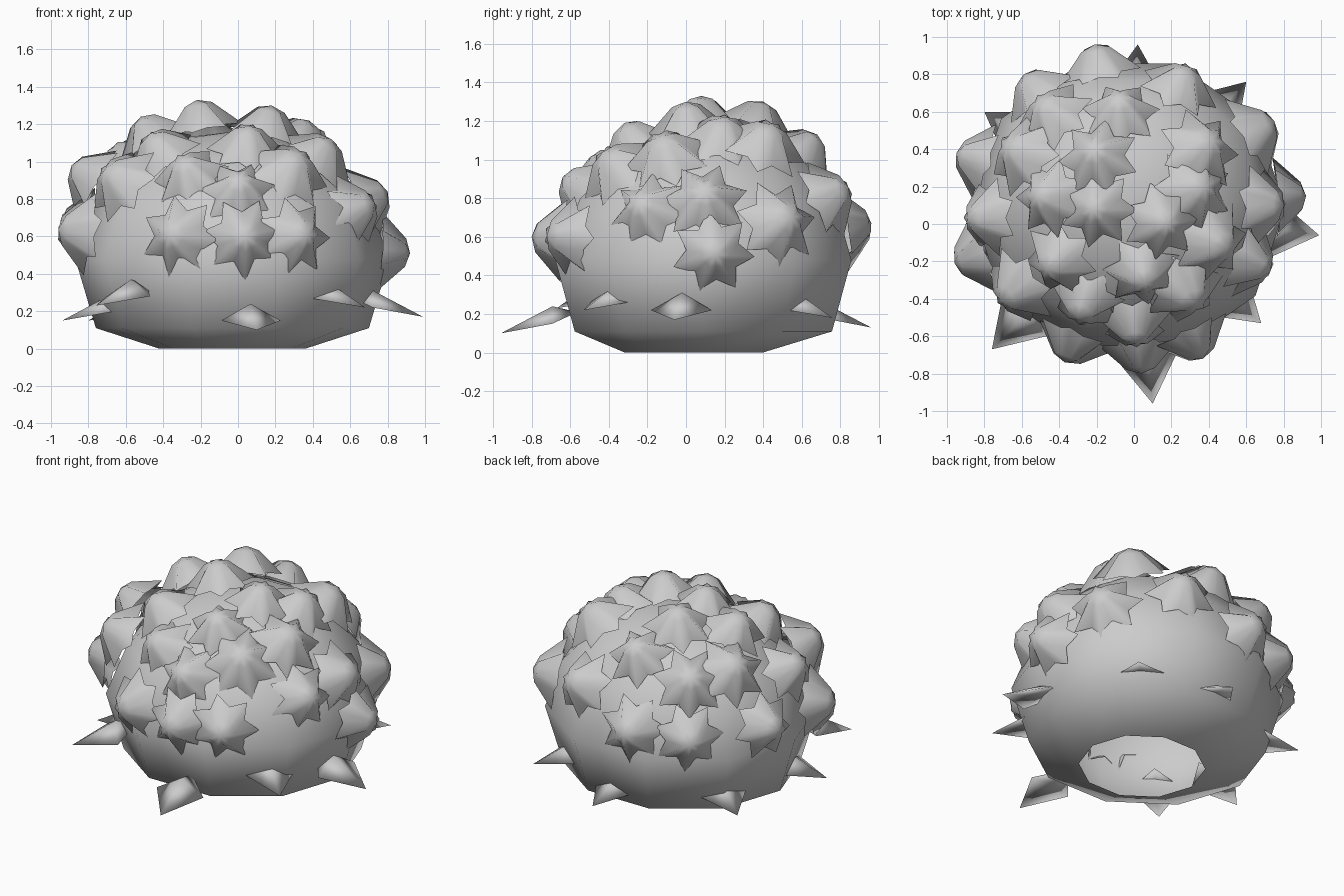
import bpy, bmesh, math, random
from mathutils import Vector
from mathutils.bvhtree import BVHTree

if "Cube" in bpy.data.objects:
    bpy.data.objects.remove(bpy.data.objects["Cube"])

random.seed(4)
CENTRE = Vector((-0.03, 0.09, 0.0))


def finish(name, bm):
    me = bpy.data.meshes.new(name)
    bm.to_mesh(me)
    bm.free()
    me.shade_smooth()
    ob = bpy.data.objects.new(name, me)
    bpy.context.collection.objects.link(ob)
    return ob


# Rounded bush body: a low-poly lathe, open underneath, crown leaning back
def body():
    profile = [(0.39, 0, -0.05), (0.73, 0.11, 0), (0.84, 0.48, 0), (0.72, 0.80, 0.02),
               (0.50, 1.02, 0.04), (0.25, 1.13, 0.05)]
    n = 10
    bm = bmesh.new()
    rings = [[bm.verts.new(CENTRE + Vector((r * math.cos(math.tau * i / n),
                                            r * 0.96 * math.sin(math.tau * i / n) + lean, z)))
              for i in range(n)] for r, z, lean in profile]
    top = bm.verts.new(CENTRE + Vector((0, 0.05, 1.16)))
    for a, b in zip(rings, rings[1:]):
        for i in range(n):
            j = (i + 1) % n
            bm.faces.new((a[i], a[j], b[j], b[i]))
    for i in range(n):
        bm.faces.new((rings[-1][i], rings[-1][(i + 1) % n], top))
    tree = BVHTree.FromBMesh(bm)
    finish("bush_body", bm)
    return tree


# Bell-shaped blossom with a seven-pointed rim, given its outer tip
def blossom(index, tip, tree, points=7):
    tip = Vector(tip)
    d = tip - CENTRE - Vector((0, 0, 0.55))
    normal = Vector((d.x / 0.8, d.y / 0.8, d.z / 0.62)).normalized()
    # keep every blossom standing proud of the body
    loc, face_normal, _, _ = tree.find_nearest(tip)
    gap = (tip - loc).dot(face_normal)
    if gap < 0.14:
        tip += face_normal * (0.14 - gap)
    q = normal.to_track_quat('Z', 'Y')
    turn = random.uniform(0, math.tau)
    s = random.uniform(0.94, 1.08)
    n = points * 2
    bm = bmesh.new()

    def ring(radii, heights):
        out = []
        for i in range(n):
            a = turn + math.tau * i / n
            r, h = radii[i % 2] * s, heights[i % 2]
            out.append(bm.verts.new(tip + q @ Vector((r * math.cos(a), r * math.sin(a), h))))
        return out

    apex = bm.verts.new(tip)
    inner = ring((0.08, 0.065), (-0.025, -0.03))
    outer = ring((0.225, 0.145), (-0.165, -0.155))
    for i in range(n):
        j = (i + 1) % n
        bm.faces.new((apex, inner[i], inner[j]))
        bm.faces.new((inner[i], outer[i], outer[j], inner[j]))
    finish(f"blossom_{index}", bm)


# Folded pointed leaf poking out from the foot of the bush
def leaf(index, tip):
    tip = Vector(tip)
    out = Vector((tip.x - CENTRE.x, tip.y - CENTRE.y, 0)).normalized()
    side = Vector((-out.y, out.x, 0))
    up = Vector((0, 0, 1))
    root = tip - out * 0.25 + up * 0.05
    bm = bmesh.new()
    t, l, r, ridge, back, under = [bm.verts.new(p) for p in (
        tip, root - side * 0.16, root + side * 0.16,
        root + up * 0.09 - out * 0.02, root + up * 0.06 - out * 0.15,
        root + up * 0.02 - out * 0.02)]
    for f in ((t, ridge, l), (t, r, ridge), (l, ridge, back), (ridge, r, back),
              (t, l, under), (t, under, r), (l, back, under), (under, back, r)):
        bm.faces.new(f)
    bmesh.ops.recalc_face_normals(bm, faces=bm.faces)
    finish(f"leaf_{index}", bm)


surface = body()

blossom_tips = [
    # crown
    (-0.22, 0.08, 1.33), (0.18, 0.00, 1.30), (-0.22, 0.40, 1.30), (0.38, 0.20, 1.22),
    (-0.52, 0.15, 1.24), (-0.47, -0.24, 1.15), (0.06, -0.32, 1.19), (0.42, 0.45, 1.18),
    (0.50, -0.13, 1.12),
    # shoulder
    (-0.08, 0.68, 1.13), (-0.50, 0.66, 1.02), (-0.68, 0.42, 1.07), (-0.89, 0.03, 0.98),
    (-0.71, -0.41, 0.96), (-0.30, -0.50, 1.01), (0.01, -0.64, 0.91), (0.33, -0.43, 1.04),
    # sides
    (0.73, -0.25, 0.78), (0.80, 0.10, 0.84), (0.75, 0.55, 0.70), (0.29, 0.84, 0.86),
    (-0.21, 0.96, 0.67), (-0.59, 0.80, 0.64), (-0.95, 0.38, 0.68), (-0.96, -0.21, 0.64),
    (-0.37, -0.74, 0.61), (0.04, -0.80, 0.60), (0.37, -0.72, 0.61), (0.92, 0.15, 0.51),
]
for k, p in enumerate(blossom_tips):
    blossom(k + 1, p, surface)

leaf_tips = [
    (0.10, -0.96, 0.10), (-0.76, -0.67, 0.23), (-0.94, -0.15, 0.15), (-0.80, 0.60, 0.15),
    (0.02, 0.96, 0.13), (0.60, 0.76, 0.18), (0.99, -0.06, 0.17), (0.68, -0.53, 0.22),
]
for k, p in enumerate(leaf_tips):
    leaf(k + 1, p)
